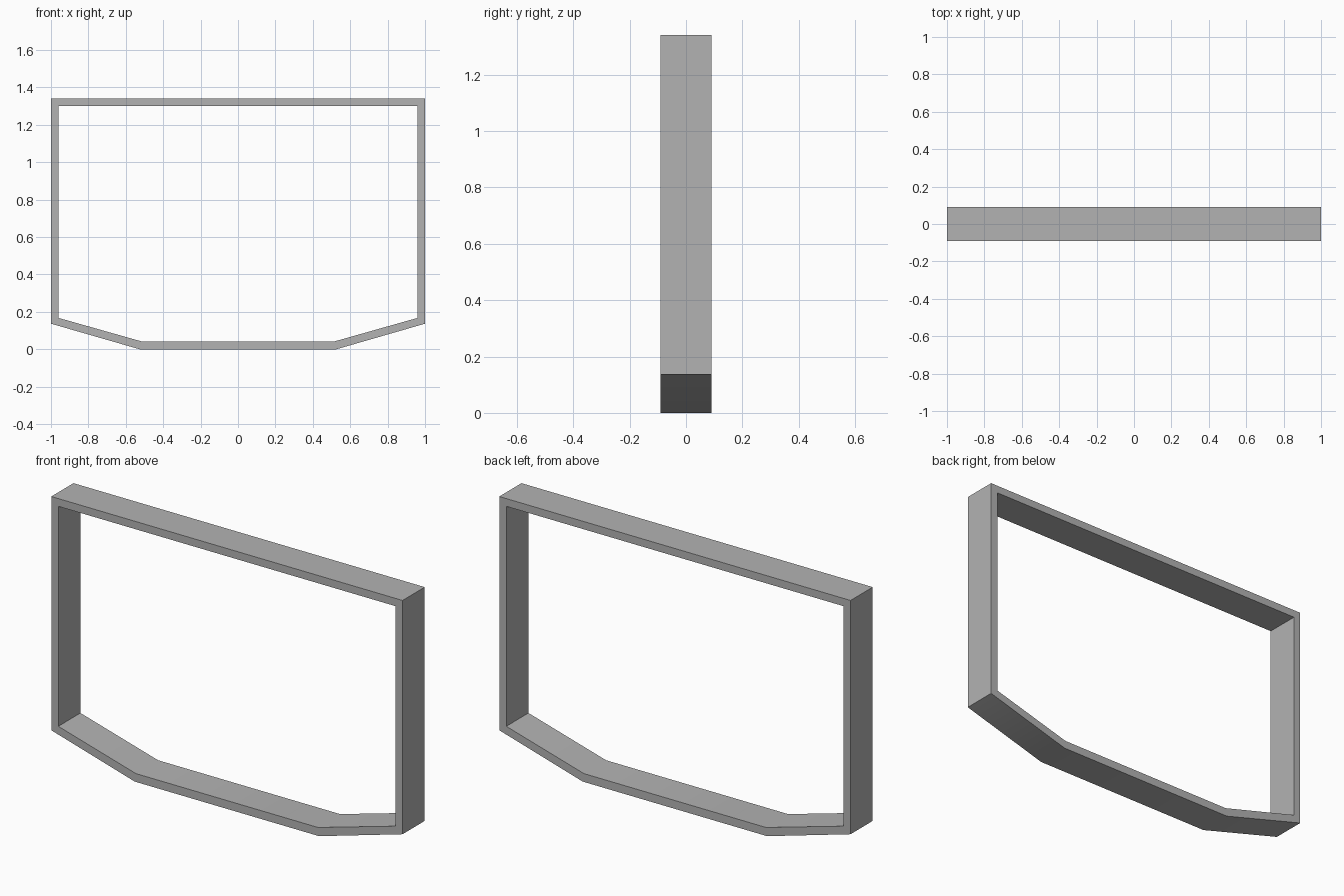
import bpy, bmesh
from math import radians

cube = bpy.data.objects.get("Cube")
if cube:
    bpy.data.objects.remove(cube, do_unlink=True)

HALF_DEPTH = 0.09

# Single grey material
grey = bpy.data.materials.new("plain_grey")
grey.use_nodes = True
colour = (0.45, 0.45, 0.45, 1)
grey.diffuse_color = colour
grey.node_tree.nodes["Principled BSDF"].inputs["Base Color"].default_value = colour


def mirrored(half):
    """Close a right-hand half outline, listed bottom to top, into a loop."""
    return half + [(-x, z) for x, z in reversed(half)]


# Outer and inner outlines of the frame
outer = mirrored([(0.525, 0), (1, 0.137), (1, 1.34)])
inner = mirrored([(0.518, 0.043), (0.96, 0.168), (0.96, 1.3)])

# Front ring of faces, extruded back to full depth
bm = bmesh.new()
rings = [[bm.verts.new((x, -HALF_DEPTH, z)) for x, z in loop] for loop in (outer, inner)]
count = len(outer)
for i in range(count):
    j = (i + 1) % count
    bm.faces.new((rings[0][i], rings[0][j], rings[1][j], rings[1][i]))
solid = bmesh.ops.extrude_face_region(bm, geom=bm.faces[:], use_keep_orig=True)
back = [v for v in solid["geom"] if isinstance(v, bmesh.types.BMVert)]
bmesh.ops.translate(bm, verts=back, vec=(0, 2 * HALF_DEPTH, 0))
bmesh.ops.recalc_face_normals(bm, faces=bm.faces)

mesh = bpy.data.meshes.new("frame")
bm.to_mesh(mesh)
bm.free()
mesh.materials.append(grey)
frame = bpy.data.objects.new("frame", mesh)
bpy.context.collection.objects.link(frame)

# Soften the shallow bends, keep the corners crisp
bpy.ops.object.select_all(action="DESELECT")
frame.select_set(True)
bpy.context.view_layer.objects.active = frame
bpy.ops.object.shade_smooth_by_angle(angle=radians(30))
